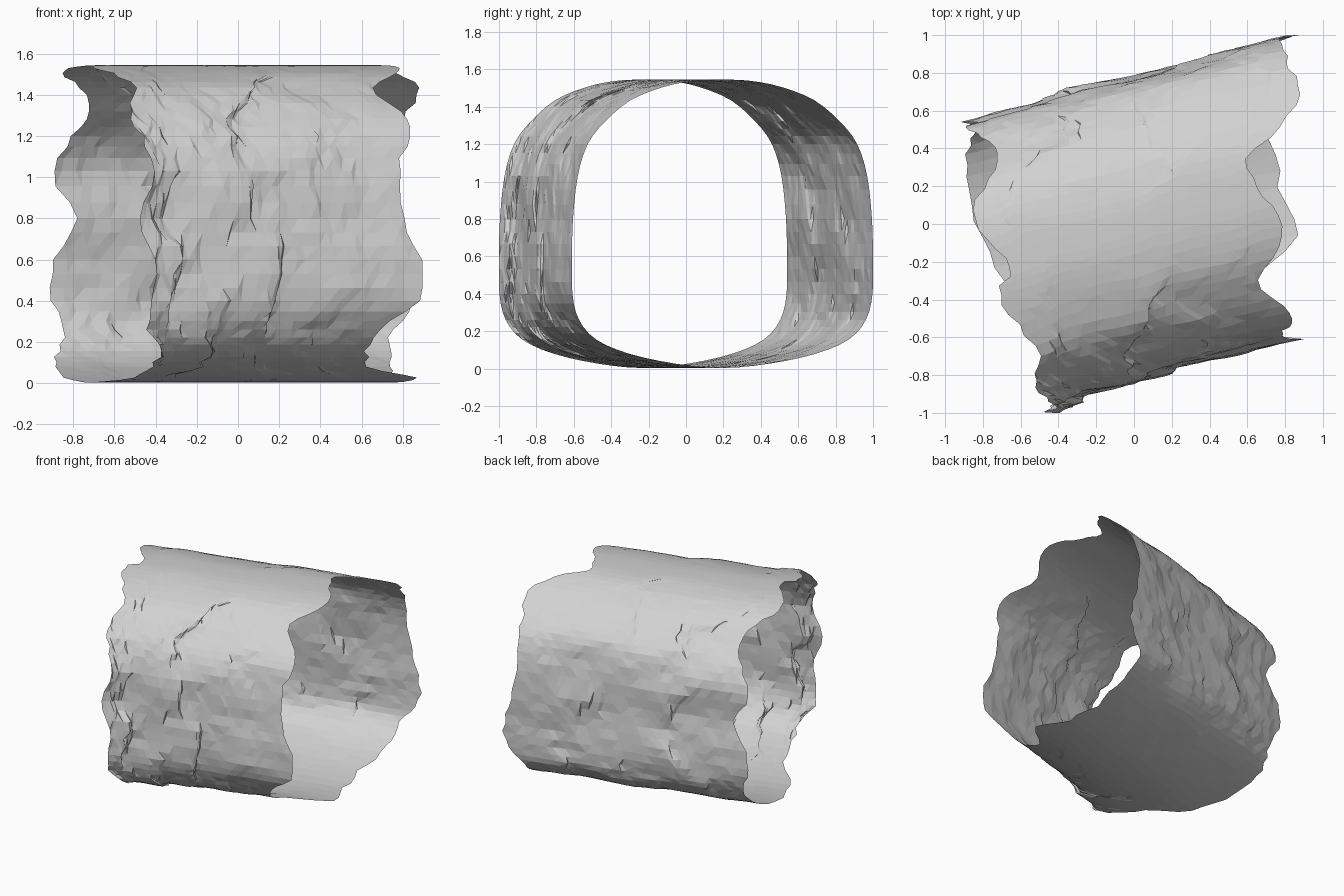
import bpy
import bmesh
from mathutils import Vector, noise

cube = bpy.data.objects.get("Cube")
if cube:
    bpy.data.objects.remove(cube, do_unlink=True)

# Half cross-section of the tunnel, crown to floor: distance from axis, height
HALF = [(0, 1.545), (.15, 1.538), (.31, 1.505), (.48, 1.435), (.615, 1.32),
        (.705, 1.2), (.757, 1.03), (.782, .8), (.787, .6), (.785, .4),
        (.75, .26), (.66, .155), (.49, .08), (.25, .027), (0, .003)]

# Ragged ends, going crown, back wall, floor, front wall
RIGHT_END = [-.65, -.78, -.85, -.76, -.72, -.8, -.91, -.79, -.89, -.9,
             -.85, -.87, -.88, -.83, -.74, -.52, -.42, -.37, -.43, -.42,
             -.4, -.48, -.4, -.48, -.53, -.5, -.62, -.72]
LEFT_END = [.66, .6, .77, .88, .82, .78, .76, .79, .84, .86,
            .75, .74, .75, .73, .77, .86, .64, .63, .68, .88,
            .89, .81, .78, .84, .78, .66, .78, .76]

STEPS = 3          # rows between two section points
COLUMNS = 28

mirrored = [(-d, z) for d, z in reversed(HALF[1:-1])]
knots = [Vector((d, z, a, b))
         for (d, z), a, b in zip(HALF + mirrored, RIGHT_END, LEFT_END)]


def section(i, t):
    """Smooth closed interpolation of the section knots."""
    n = len(knots)
    p, q, r, s = (knots[(i + k) % n] for k in (-1, 0, 1, 2))
    m0, m1 = (r - p) / 2, (s - q) / 2
    h = t * t * (3 - 2 * t)
    return q.lerp(r, h) + m0 * (t * (1 - t) ** 2) - m1 * (t * t * (1 - t))


def rock_shift(s, d, z):
    """Slide of the rock along the tunnel, making ridges and folds."""
    inside = min(1, 6 * s * (1 - s))
    broad = noise.noise(Vector((s * 5, d * 3, z * 3.5)))
    medium = noise.noise(Vector((s * 9, d * 8, z * 8 + 5)))
    fine = noise.noise(Vector((s * 23.7, d * 17, z * 17)))
    return (.14 * broad + .05 * medium - .05) * inside + .035 * fine


# Tunnel shell as a ring of rows; each column is the same section moved sideways
bm = bmesh.new()
rows = []
for i in range(len(knots)):
    for k in range(STEPS):
        d, z, start, end = section(i, k / STEPS)
        row = []
        for c in range(COLUMNS + 1):
            s = c / COLUMNS
            x = -.68 + 1.44 * s
            x += (start + .68) * (1 - s) ** 2 + (end - .76) * s ** 2
            x += rock_shift(s, d, z)
            y = d - .0175 + (2 * s - 1) * (.2125 + .022 * d)
            row.append(bm.verts.new((x, y, z)))
        rows.append(row)

for i, row in enumerate(rows):
    after = rows[(i + 1) % len(rows)]
    for c in range(COLUMNS):
        bm.faces.new((row[c], row[c + 1], after[c + 1], after[c]))
bmesh.ops.triangulate(bm, faces=bm.faces[:])
bmesh.ops.recalc_face_normals(bm, faces=bm.faces[:])

# Make the crown face up
top = max(bm.faces, key=lambda f: f.calc_center_median().z)
if top.normal.z < 0:
    bmesh.ops.reverse_faces(bm, faces=bm.faces[:])

mesh = bpy.data.meshes.new("cave_tunnel")
bm.to_mesh(mesh)
bm.free()
tunnel = bpy.data.objects.new("cave_tunnel", mesh)
bpy.context.collection.objects.link(tunnel)

# Grey rock
rock = bpy.data.materials.new("grey_rock")
rock.use_nodes = True
colour = (.64, .64, .64, 1)
rock.diffuse_color = colour
bsdf = rock.node_tree.nodes["Principled BSDF"]
bsdf.inputs["Base Color"].default_value = colour
bsdf.inputs["Roughness"].default_value = .9
mesh.materials.append(rock)
